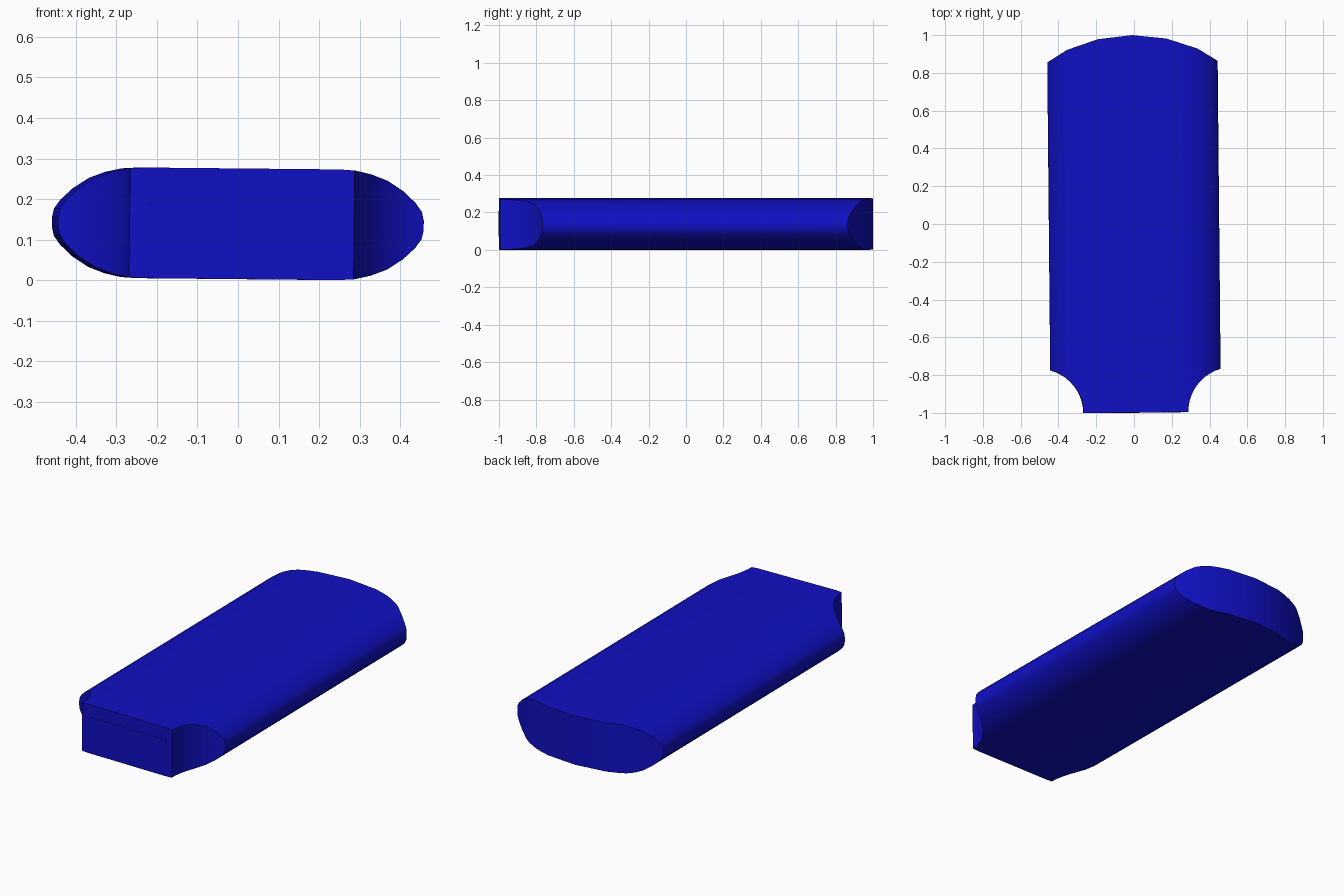
import bpy, bmesh, math
from mathutils import Matrix

if "Cube" in bpy.data.objects:
    bpy.data.objects.remove(bpy.data.objects["Cube"])

blue = bpy.data.materials.new("blue_plastic")
blue.diffuse_color = (0.005, 0.005, 0.55, 1)
blue.use_nodes = True
blue.node_tree.nodes["Principled BSDF"].inputs["Base Color"].default_value = blue.diffuse_color

# The whole stick sits very slightly turned and rolled
PLACE = (Matrix.Translation((0, 0, 0.139))
         @ Matrix.Rotation(0.0095, 4, 'Z') @ Matrix.Rotation(0.01, 4, 'Y'))


def prism(name, points, direction):
    """Extrude a closed polygon of 3D points along a direction."""
    bm = bmesh.new()
    face = bm.faces.new([bm.verts.new(p) for p in points])
    ext = bmesh.ops.extrude_face_region(bm, geom=[face])
    verts = [v for v in ext["geom"] if isinstance(v, bmesh.types.BMVert)]
    bmesh.ops.translate(bm, verts=verts, vec=direction)
    bmesh.ops.recalc_face_normals(bm, faces=bm.faces)
    mesh = bpy.data.meshes.new(name)
    bm.to_mesh(mesh)
    bm.free()
    obj = bpy.data.objects.new(name, mesh)
    bpy.context.collection.objects.link(obj)
    mesh.materials.append(blue)
    return obj


# Body: pill-shaped cross-section running front to back
quarter = [(0.24, 0.1365), (0.28, 0.134), (0.32, 0.125), (0.36, 0.110),
           (0.40, 0.084), (0.43, 0.056), (0.446, 0.034), (0.451, 0.012)]
right = quarter + [(x, -z) for x, z in reversed(quarter)]
section = right + [(-x, z) for x, z in reversed(right)]
body = prism("body", [(x, -1.2, z) for x, z in section], (0, 2.4, 0))

# Plan outline: bowed back end, scooped front corners
half = [(0.277, -0.998)]
for i in range(1, 11):
    a = math.radians(180 - 75 * i / 10)
    half.append((0.512 + 0.235 * math.cos(a), -0.998 + 0.235 * math.sin(a)))
half += [(0.6, -0.76), (0.6, 0.768), (0.45, 0.86), (0.345, 0.925), (0.18, 0.98)]
plan = half + [(0, 1.0)] + [(-x, y) for x, y in reversed(half)]
outline = prism("outline_cutter", [(x, y, -0.3) for x, y in plan], (0, 0, 0.6))
outline.hide_render = True

cut = body.modifiers.new("outline", 'BOOLEAN')
cut.operation = 'INTERSECT'
cut.solver = 'EXACT'
cut.object = outline
bpy.context.view_layer.objects.active = body
body.select_set(True)
bpy.ops.object.modifier_apply(modifier=cut.name)
bpy.data.objects.remove(outline, do_unlink=True)
bpy.ops.object.shade_smooth_by_angle(angle=math.radians(30))

# Connector: block whose end shows flush in the front face
w, h = 0.2325, 0.068
connector = prism("connector", [(x + 0.006, -0.9995, z) for x, z in
                                ((-w, -h), (w, -h), (w, h), (-w, h))], (0, 0.05, 0))

for part in (body, connector):
    part.data.transform(PLACE)
